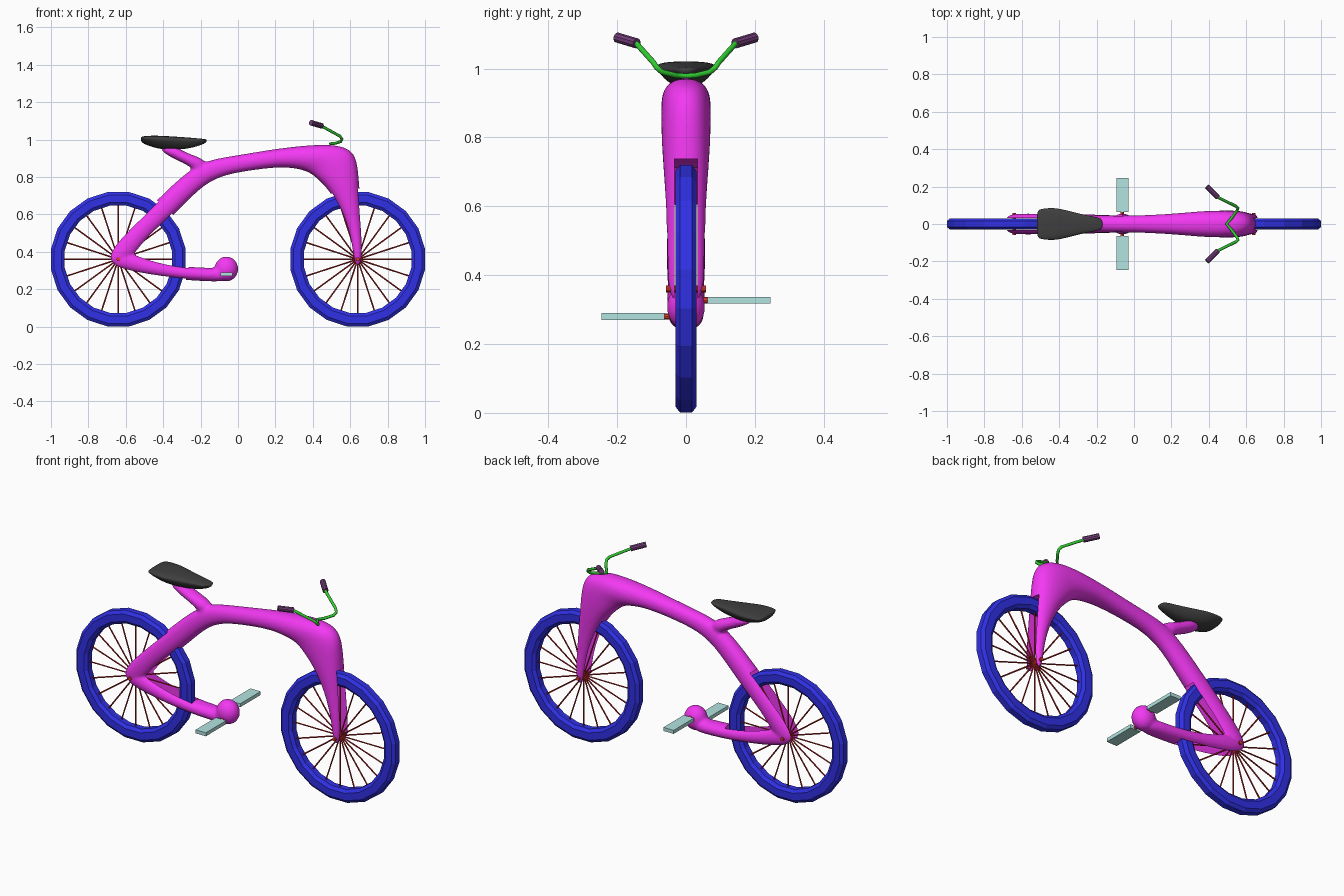
import bpy, bmesh
from math import pi, sin, cos
from mathutils import Vector, Matrix

if "Cube" in bpy.data.objects:
    bpy.data.objects.remove(bpy.data.objects["Cube"])

HUB_Z = 0.36
HUBS = {"rear": -0.64, "front": 0.64}


def material(name, color):
    m = bpy.data.materials.new(name)
    m.diffuse_color = (*color, 1)
    m.use_nodes = True
    m.node_tree.nodes["Principled BSDF"].inputs["Base Color"].default_value = m.diffuse_color
    return m


PINK = material("magenta", (0.9, 0.04, 0.9))
BLUE = material("blue", (0.03, 0.03, 0.8))
SPOKE = material("dark_red", (0.5, 0.02, 0.02))
RED = material("red", (0.8, 0.05, 0.03))
GREEN = material("green", (0.03, 0.6, 0.03))
BLACK = material("charcoal", (0.05, 0.05, 0.05))
PURPLE = material("dark_purple", (0.18, 0.05, 0.2))
TEAL = material("teal", (0.45, 0.78, 0.75))


def finish(name, bm, mat=None, smooth=False):
    bmesh.ops.recalc_face_normals(bm, faces=bm.faces[:])
    me = bpy.data.meshes.new(name)
    for f in bm.faces:
        f.smooth = smooth
    bm.to_mesh(me)
    bm.free()
    ob = bpy.data.objects.new(name, me)
    bpy.context.collection.objects.link(ob)
    if mat:
        me.materials.append(mat)
    return ob


def loft(bm, rings, closed=False):
    vs = [[bm.verts.new(p) for p in r] for r in rings]
    n = len(vs[0])
    pairs = list(zip(vs, vs[1:])) + ([(vs[-1], vs[0])] if closed else [])
    for a, b in pairs:
        for i in range(n):
            bm.faces.new((a[i], a[(i + 1) % n], b[(i + 1) % n], b[i]))
    if not closed:
        bm.faces.new(vs[0])
        bm.faces.new(vs[-1])


def rod(bm, a, b, r, sides=8):
    a, b = Vector(a), Vector(b)
    d = b - a
    mat = Matrix.Translation((a + b) / 2) @ d.to_track_quat('Z', 'Y').to_matrix().to_4x4()
    bmesh.ops.create_cone(bm, cap_ends=True, segments=sides, radius1=r, radius2=r,
                          depth=d.length, matrix=mat)


def limb(bm, stations, sides=12):
    # each station: outer edge x,z / inner edge x,z / half width in y
    rings = []
    for ux, uz, lx, lz, w in stations:
        c = Vector(((ux + lx) / 2, 0, (uz + lz) / 2))
        ax = Vector((ux - lx, 0, uz - lz)) / 2 * 1.03
        ring = []
        for k in range(sides):
            t = 2 * pi * k / sides
            s = sin(t)
            s = abs(s) ** 0.8 * (1 if s >= 0 else -1)
            ring.append(c + ax * cos(t) + Vector((0, w * 1.03 * s, 0)))
        rings.append(ring)
    loft(bm, rings)


# Frame: fork, top tube and seat stay in one sweep
bm = bmesh.new()
limb(bm, [(.655, .315, .625, .315, .045), (.67, .38, .612, .38, .055),
          (.667, .48, .597, .48, .055), (.66, .60, .555, .61, .058),
          (.652, .72, .49, .725, .067), (.645, .83, .425, .79, .072),
          (.63, .925, .385, .82, .072), (.565, .968, .35, .835, .072),
          (.44, .977, .29, .848, .07), (.22, .955, .20, .853, .055),
          (.02, .92, 0, .825, .045), (-.15, .895, -.10, .80, .045),
          (-.245, .85, -.19, .75, .046), (-.36, .75, -.28, .66, .05),
          (-.47, .64, -.39, .55, .054), (-.58, .53, -.49, .46, .056),
          (-.68, .43, -.56, .36, .056), (-.705, .35, -.64, .305, .05)])
# Frame: chain stay
limb(bm, [(-.64, .41, -.70, .33, .05), (-.55, .395, -.62, .30, .056),
          (-.48, .362, -.50, .275, .056), (-.31, .32, -.31, .25, .053),
          (-.15, .315, -.15, .24, .05), (-.05, .31, -.05, .24, .045)])
# Frame: seat post
limb(bm, [(-.35, .975, -.44, .955, .04), (-.30, .942, -.345, .895, .042),
          (-.25, .92, -.265, .865, .042), (-.15, .885, -.20, .80, .04)])
# Frame: crank housing
bmesh.ops.create_uvsphere(bm, u_segments=16, v_segments=10, radius=1,
                          matrix=Matrix.Translation((-.062, 0, .308))
                          @ Matrix.Diagonal((.066, .058, .068, 1)))
frame = finish("frame", bm, PINK, True)

# Wheel slots cut between the fork blades and between the stays
bm = bmesh.new()
for x in HUBS.values():
    rod(bm, (x, -.033, HUB_Z), (x, .033, HUB_Z), .378, 48)
slots = finish("wheel_slot_cutter", bm)
slots.hide_render = True
slots.display_type = 'WIRE'

frame.modifiers.new("round", 'SUBSURF').levels = 2
frame.modifiers["round"].render_levels = 2
mod = frame.modifiers.new("fuse", 'REMESH')
mod.mode = 'VOXEL'
mod.voxel_size = 0.008
mod.use_smooth_shade = True
mod = frame.modifiers.new("blend", 'SMOOTH')
mod.factor = 0.5
mod.iterations = 8
mod = frame.modifiers.new("slots", 'BOOLEAN')
mod.operation = 'DIFFERENCE'
mod.solver = 'EXACT'
mod.object = slots

# Wheels: 20-sided tyre, spokes, axle
PROFILE = [(.037, .017), (.02, .03), (-.02, .03), (-.037, .017),
           (-.037, -.017), (-.02, -.03), (.02, -.03), (.037, -.017)]
for side, x in HUBS.items():
    bm = bmesh.new()
    rings = []
    for k in range(20):
        t = 2 * pi * (k + 0.5) / 20
        rings.append([(x + (.327 + r) * cos(t), y, HUB_Z + (.327 + r) * sin(t))
                      for r, y in PROFILE])
    loft(bm, rings, closed=True)
    finish(side + "_tyre", bm, BLUE)

    bm = bmesh.new()
    for k in range(20):
        t = 2 * pi * k / 20
        rod(bm, (x, 0, HUB_Z), (x + .3 * cos(t), 0, HUB_Z + .3 * sin(t)), .004, 6)
    finish(side + "_spokes", bm, SPOKE)

    bm = bmesh.new()
    rod(bm, (x, -.058, HUB_Z), (x, .058, HUB_Z), .01, 10)
    finish(side + "_axle", bm, RED)

# Seat
SECTION = [(0, 1), (.6, .98), (1, .85), (.9, .55), (.55, .08), (0, 0)]
SECTION += [(-y, z) for y, z in SECTION[4:0:-1]]
bm = bmesh.new()
loft(bm, [[(x, w * y, lo + (hi - lo) * z) for y, z in SECTION]
          for x, w, hi, lo in [(-.52, .072, 1.012, .99), (-.505, .085, 1.02, .975),
                               (-.43, .095, 1.022, .948), (-.35, .075, 1.017, .943),
                               (-.27, .053, 1.012, .948), (-.20, .04, 1.005, .968),
                               (-.165, .026, 1.002, .985)]])
seat = finish("seat", bm, BLACK, True)
seat.modifiers.new("round", 'SUBSURF').levels = 2

# Handlebar
half = [(.52, .03, .98), (.55, .07, .99), (.556, .085, 1.003),
        (.545, .095, 1.018), (.44, .147, 1.076)]
path = [(x, -y, z) for x, y, z in reversed(half)] + [(.495, 0, .978)] + half
curve = bpy.data.curves.new("handlebar", 'CURVE')
curve.dimensions = '3D'
curve.bevel_depth = 0.008
curve.bevel_resolution = 2
curve.use_fill_caps = True
spline = curve.splines.new('POLY')
spline.points.add(len(path) - 1)
for p, co in zip(spline.points, path):
    p.co = (*co, 1)
curve.materials.append(GREEN)
bpy.context.collection.objects.link(bpy.data.objects.new("handlebar", curve))

# Grips and pedals, one per side
for name, s, pz in (("right", -1, .28), ("left", 1, .327)):
    bm = bmesh.new()
    rod(bm, (.448, s * .143, 1.073), (.39, s * .2, 1.09), .015, 10)
    finish(name + "_grip", bm, PURPLE)

    bm = bmesh.new()
    bmesh.ops.create_cube(bm, size=1, matrix=Matrix.Translation((-.062, s * .154, pz))
                          @ Matrix.Diagonal((.064, .182, .02, 1)))
    finish(name + "_pedal", bm, TEAL)

    bm = bmesh.new()
    rod(bm, (-.062, s * .03, pz), (-.062, s * .07, pz), .009, 8)
    finish(name + "_pedal_axle", bm, RED)
